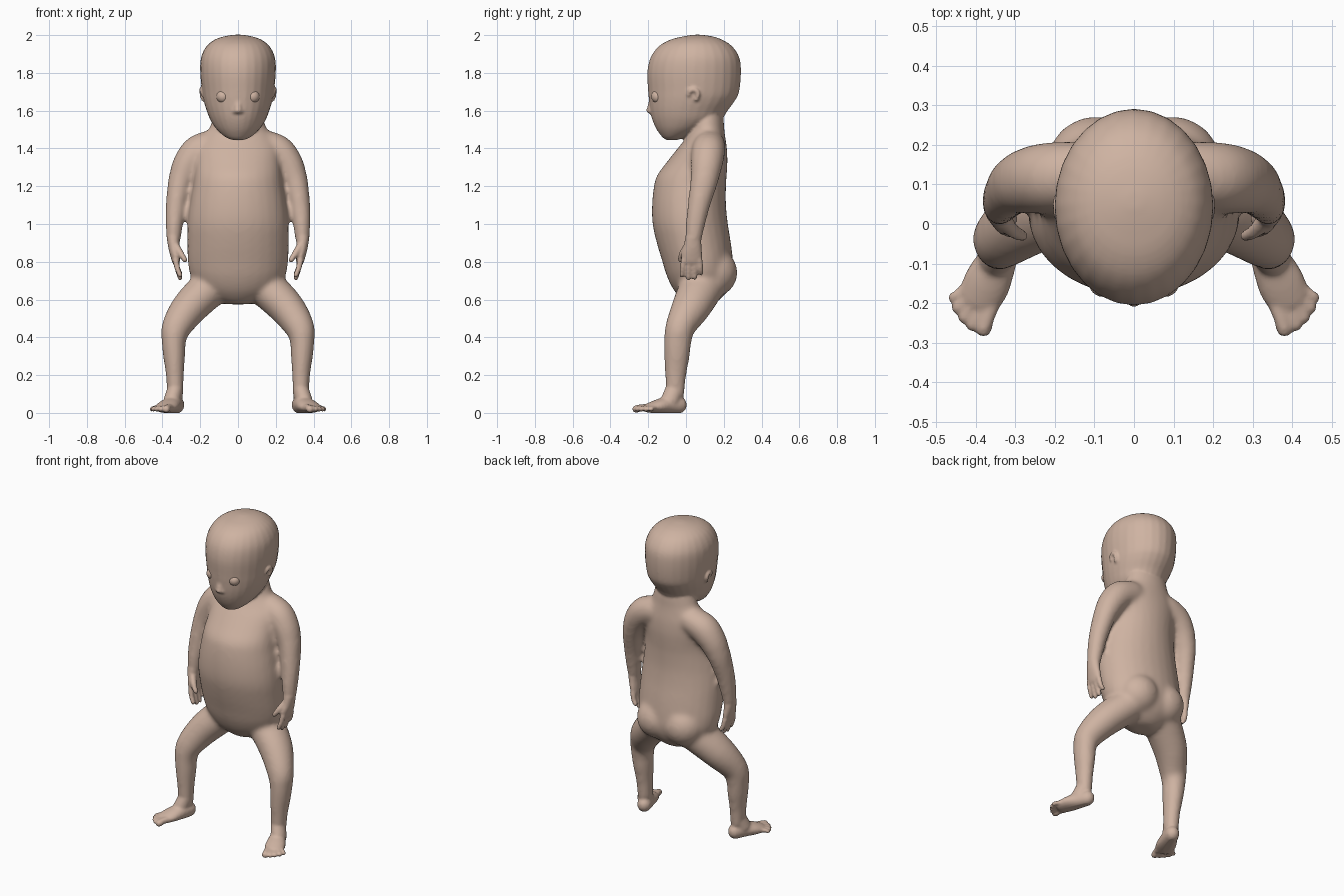
import bpy, bmesh, math
from mathutils import Vector

SKIN = bpy.data.materials.new("skin")
SKIN.diffuse_color = (0.62, 0.45, 0.36, 1)


def spline(rows, steps=4):
    # Catmull-Rom through rows of numbers
    out = []
    for i in range(len(rows) - 1):
        p0, p1, p2 = rows[max(i - 1, 0)], rows[i], rows[i + 1]
        p3 = rows[min(i + 2, len(rows) - 1)]
        for k in range(steps):
            t = k / steps
            out.append([0.5 * (2 * b + (c - a) * t + (2 * a - 5 * b + 4 * c - d) * t * t
                               + (3 * b - a - 3 * c + d) * t ** 3)
                        for a, b, c, d in zip(p0, p1, p2, p3)])
    return out + [list(rows[-1])]


def skin_rings(bm, rings):
    vs = [[bm.verts.new(p) for p in r] for r in rings]
    n = len(vs[0])
    for a, b in zip(vs, vs[1:]):
        for i in range(n):
            bm.faces.new((a[i], a[(i + 1) % n], b[(i + 1) % n], b[i]))
    bm.faces.new(vs[0])
    bm.faces.new(vs[-1])


def ellipse(c, u, v, n=28):
    return [c + u * math.cos(2 * math.pi * i / n) + v * math.sin(2 * math.pi * i / n)
            for i in range(n)]


def stack(bm, rows):
    # horizontal rings: z, half width, front y, back y
    skin_rings(bm, [ellipse(Vector((0, (f + b) / 2, z)), Vector((max(hx, .004), 0, 0)),
                            Vector((0, max((b - f) / 2, .004), 0)))
                    for z, hx, f, b in spline(rows)])


def tube(bm, rows, ref=(0, 1, 0), s=1):
    # rounded tube: x, y, z, radius along ref, radius across
    rows = spline(rows)
    pts = [Vector(r[:3]) for r in rows]
    rings = []
    last = len(rows) - 1
    for i, r in enumerate(rows):
        t = (pts[min(i + 1, last)] - pts[max(i - 1, 0)]).normalized()
        u = Vector(ref)
        u = (u - t * u.dot(t)).normalized()
        v = t.cross(u)
        m = min(r[3], r[4])
        angles = [0]
        if i == 0:
            angles = [-85, -60, -30, 0]
        elif i == last:
            angles = [0, 30, 60, 85]
        for d in angles:
            k = math.radians(d)
            c = pts[i] + t * m * math.sin(k)
            rings.append(ellipse(c, u * r[3] * math.cos(k), v * r[4] * math.cos(k), 20))
    skin_rings(bm, [[Vector((s * p.x, p.y, p.z)) for p in ring] for ring in rings])


def ball(bm, c, r, s=1):
    g = bmesh.ops.create_uvsphere(bm, u_segments=24, v_segments=16, radius=r)
    bmesh.ops.translate(bm, verts=g["verts"], vec=(s * c[0], c[1], c[2]))


def make(name, bm, voxel=0, iters=0):
    bmesh.ops.recalc_face_normals(bm, faces=bm.faces)
    me = bpy.data.meshes.new(name)
    bm.to_mesh(me)
    bm.free()
    ob = bpy.data.objects.new(name, me)
    bpy.context.collection.objects.link(ob)
    bpy.context.view_layer.objects.active = ob
    if voxel:
        m = ob.modifiers.new("fuse", 'REMESH')
        m.mode, m.voxel_size = 'VOXEL', voxel
        sm = ob.modifiers.new("soften", 'SMOOTH')
        sm.factor, sm.iterations = 0.5, iters
        for mod in ("fuse", "soften"):
            bpy.ops.object.modifier_apply(modifier=mod)
    ob.data.materials.clear()
    ob.data.materials.append(SKIN)
    for p in ob.data.polygons:
        p.use_smooth = True
    return ob


# torso and neck
bm = bmesh.new()
stack(bm, [(.575, .06, .02, .14), (.60, .13, -.02, .18), (.65, .205, -.065, .225),
           (.72, .25, -.10, .25), (.80, .266, -.125, .25), (.90, .268, -.155, .238),
           (1.0, .267, -.177, .222), (1.1, .255, -.18, .212), (1.2, .238, -.17, .212),
           (1.26, .23, -.152, .216), (1.33, .225, -.1, .22), (1.4, .22, -.045, .217),
           (1.45, .195, -.005, .21), (1.5, .155, .02, .203), (1.55, .138, .02, .2),
           (1.62, .12, .03, .19)])
for s in (1, -1):
    # buttocks
    ball(bm, (.095, .145, .742), .128, s)
    # arms
    tube(bm, [(.13, .125, 1.42, .085, .08), (.21, .118, 1.385, .09, .088),
              (.265, .11, 1.32, .085, .08), (.296, .1, 1.25, .076, .07),
              (.311, .09, 1.2, .071, .063), (.328, .068, 1.1, .06, .055),
              (.337, .05, 1.0, .052, .047), (.342, .038, .9, .042, .035)], s=s)
    # legs
    tube(bm, [(.13, .09, .68, .12, .105), (.25, .03, .565, .105, .097),
              (.325, -.03, .455, .08, .08), (.34, -.043, .38, .073, .065),
              (.338, -.048, .3, .068, .059), (.334, -.055, .2, .057, .048),
              (.332, -.058, .1, .05, .043)], s=s)
body = make("body", bm, .014, 8)

# head, hands and feet fused onto the softened body
bm = bmesh.new()
bm.from_mesh(body.data)
bpy.data.objects.remove(body)
stack(bm, [(1.445, .03, -.105, -.045), (1.46, .066, -.125, .0), (1.5, .112, -.155, .1),
           (1.55, .146, -.178, .185), (1.6, .166, -.19, .22), (1.65, .181, -.196, .257),
           (1.7, .19, -.2, .281), (1.8, .2, -.205, .291), (1.88, .196, -.188, .283),
           (1.94, .168, -.145, .245), (1.975, .125, -.085, .193), (1.993, .075, -.015, .14),
           (2.002, .02, .04, .08)])
tube(bm, [(0, -.185, 1.665, .008, .012), (0, -.19, 1.63, .012, .016),
          (0, -.195, 1.6, .015, .02)])
for s in (1, -1):
    # nostril wing, ear
    ball(bm, (.016, -.186, 1.598), .013, s)
    tube(bm, [(.186, .055, 1.66, .011, .011), (.194, .064, 1.69, .011, .011),
              (.196, .045, 1.712, .011, .011), (.193, .022, 1.705, .011, .011),
              (.187, .015, 1.685, .01, .01)], (1, 0, 0), s)
    # palm, fingers, thumb
    tube(bm, [(.342, .038, .93, .042, .036), (.34, .035, .88, .048, .03),
              (.334, .031, .84, .056, .026), (.328, .03, .805, .056, .022)], s=s)
    for y0, y1, z1 in ((-.012, -.022, .728), (.017, .012, .714),
                       (.045, .046, .716), (.072, .08, .74)):
        tube(bm, [(.33, y0, .81, .016, .017), (.321, (y0 + y1) / 2, .765, .015, .015),
                  (.306, y1, z1, .013, .013)], s=s)
    tube(bm, [(.33, .01, .885, .022, .02), (.305, -.018, .845, .018, .018),
              (.281, -.03, .81, .014, .014)], s=s)
    # foot, toes
    side = (.93, .37, 0)
    tube(bm, [(.325, -.038, .05, .042, .046), (.345, -.09, .05, .05, .046),
              (.372, -.15, .042, .06, .036), (.392, -.195, .034, .054, .026)], side, s)
    tube(bm, [(.332, -.06, .13, .048, .042), (.35, -.085, .07, .05, .045)], s=s)
    for x0, y0, x1, y1, r in ((.362, -.21, .38, -.264, .021), (.385, -.21, .41, -.257, .015),
                              (.404, -.197, .431, -.237, .0145), (.418, -.18, .448, -.213, .014),
                              (.426, -.16, .458, -.186, .013)):
        tube(bm, [(x0, y0, .035, r, r), ((x0 + x1) / 2, (y0 + y1) / 2, .035, r * .9, r * .9),
                  (x1, y1, .028, r, r)], side, s)
figure = make("figure_body", bm, .008, 3)

# flatten soles onto the ground
for v in figure.data.vertices:
    v.co.z = max(v.co.z, .008) - .008 if v.co.z < .05 else v.co.z - .008 * max(0, 1 - (v.co.z - .05) / .2)

# eyes
for s, label in ((1, "left"), (-1, "right")):
    bm = bmesh.new()
    ball(bm, (.078, -.148, 1.675), .036, s)
    make(label + "_eye", bm)
